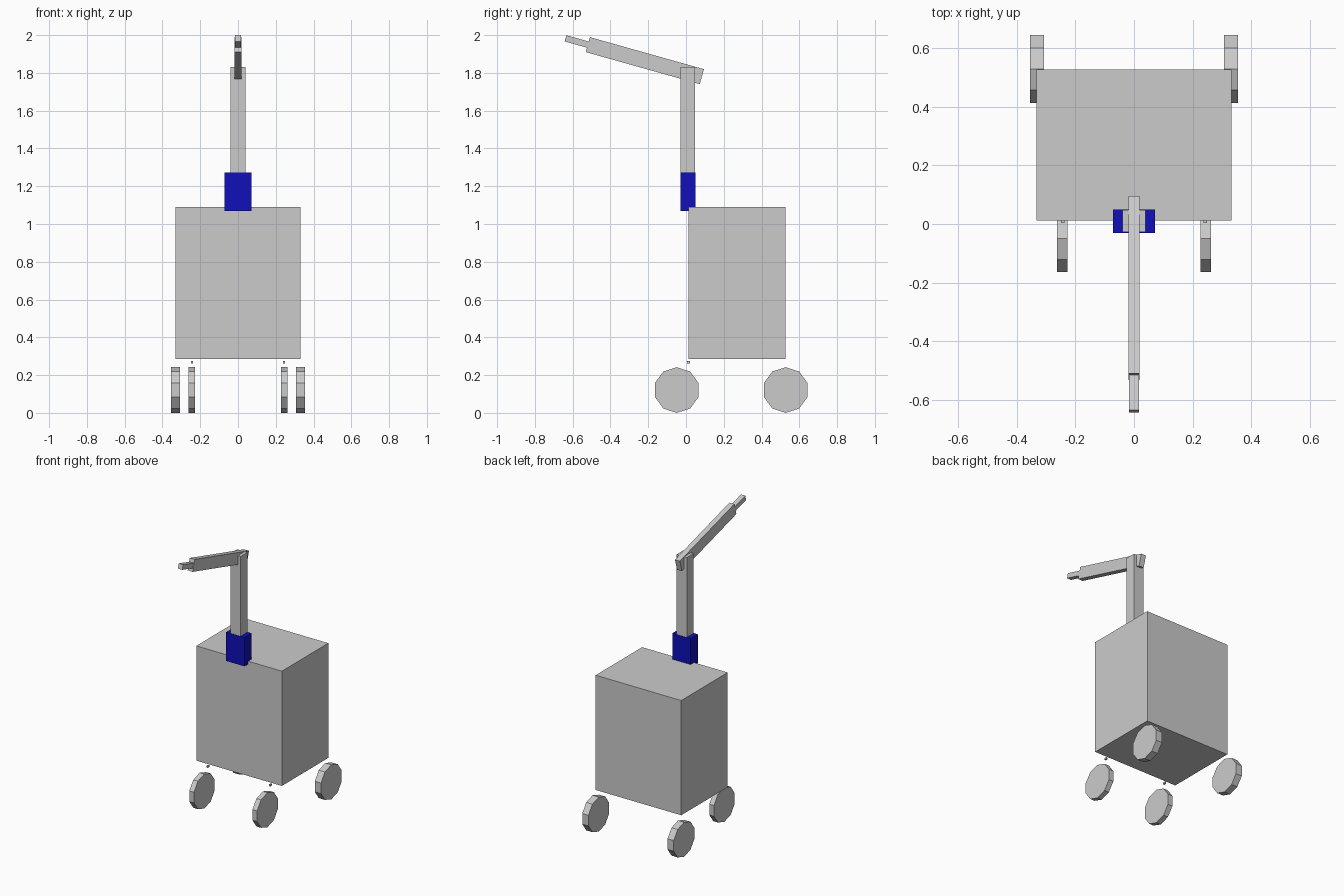
import bpy, bmesh, math
from mathutils import Matrix, Vector

if "Cube" in bpy.data.objects:
    bpy.data.objects.remove(bpy.data.objects["Cube"])


def finish(bm, name, material=None):
    bmesh.ops.recalc_face_normals(bm, faces=bm.faces)
    mesh = bpy.data.meshes.new(name)
    bm.to_mesh(mesh)
    bm.free()
    obj = bpy.data.objects.new(name, mesh)
    bpy.context.collection.objects.link(obj)
    if material:
        mesh.materials.append(material)
    return obj


def box(name, lo, hi, material=None):
    lo, hi = Vector(lo), Vector(hi)
    bm = bmesh.new()
    bmesh.ops.create_cube(bm, size=1, matrix=Matrix.Translation((lo + hi) / 2)
                          @ Matrix.Diagonal((*(hi - lo), 1)))
    return finish(bm, name, material)


def wheel(name, x, y, width, radius=0.121):
    # ten-sided disc on an x axis, one corner pointing straight up
    bm = bmesh.new()
    bmesh.ops.create_cone(bm, cap_ends=True, segments=10, radius1=radius,
                          radius2=radius, depth=width)
    zs = Matrix.Rotation(math.radians(90), 4, 'Y')
    if not any(abs(v.co.y) < 1e-5 for v in bm.verts):
        zs = zs @ Matrix.Rotation(math.radians(18), 4, 'Z')
    bm.transform(Matrix.Translation((x, y, radius)) @ zs)
    return finish(bm, name)


blue = bpy.data.materials.new("blue")
blue.diffuse_color = (0.005, 0.005, 0.5, 1)
blue.use_nodes = True
blue.node_tree.nodes["Principled BSDF"].inputs["Base Color"].default_value = blue.diffuse_color

# Body and upright post held by a blue bracket
box("body", (-0.332, 0.012, 0.285), (0.332, 0.527, 1.09))
box("post", (-0.04, -0.028, 1.075), (0.04, 0.048, 1.832))
box("bracket", (-0.071, -0.03, 1.07), (0.071, 0.05, 1.272), blue)

# Arm sections: built along -y from the rear end, then tilted upward
tilt = Matrix.Translation((0, 0.084, 1.78)) @ Matrix.Rotation(math.radians(-15.7), 4, 'X')
for name, y0, y1, w, h in (("arm", 0, -0.627, 0.019, 0.041),
                           ("arm_tip", -0.6, -0.75, 0.017, 0.017)):
    section = box(name, (-w, y1, -h), (w, y0, h))
    section.data.transform(tilt)

# Wheels and the small pins above the front pair
for side, s in (("left", -1), ("right", 1)):
    wheel(f"front_wheel_{side}", s * 0.245, -0.049, 0.036)
    wheel(f"rear_wheel_{side}", s * 0.331, 0.528, 0.048)
    box(f"pin_{side}", (s * 0.243 - 0.006, 0.004, 0.262), (s * 0.243 + 0.006, 0.022, 0.274))
